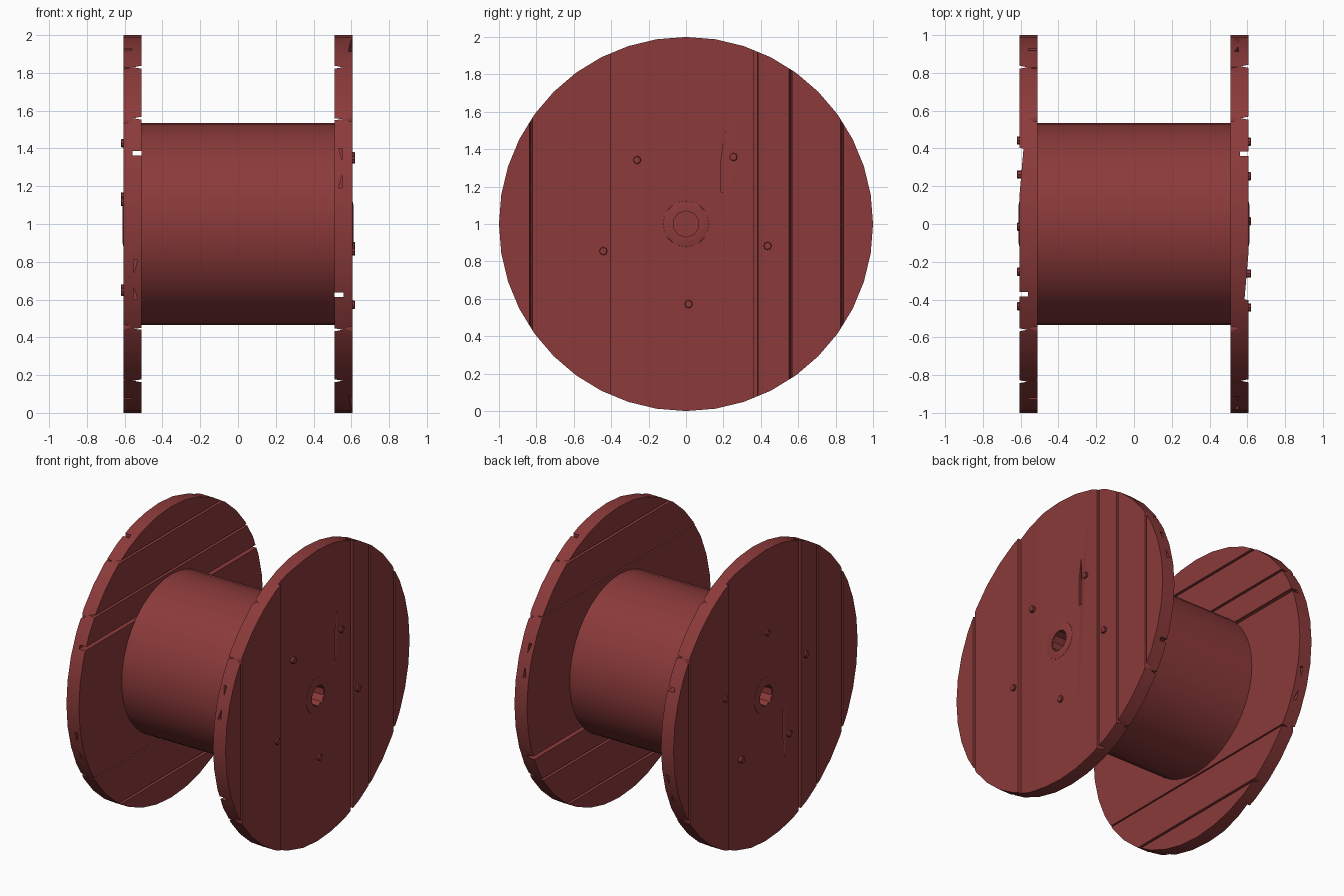
import bpy, bmesh, math
from mathutils import Vector

if "Cube" in bpy.data.objects:
    bpy.data.objects.remove(bpy.data.objects["Cube"])

paint = bpy.data.materials.new("red_brown_wood")
paint.diffuse_color = (0.26, 0.042, 0.042, 1)
paint.use_nodes = True
paint.node_tree.nodes["Principled BSDF"].inputs["Base Color"].default_value = paint.diffuse_color
SIDES = 40


def finish(bm, name, flip=1):
    """Place the mesh (flip=-1 turns it to the opposite end) and make an object."""
    for v in bm.verts:
        v.co = Vector((flip * v.co.x, flip * v.co.y, 1 + flip * v.co.z))
    bmesh.ops.remove_doubles(bm, verts=bm.verts, dist=1e-5)
    bmesh.ops.recalc_face_normals(bm, faces=bm.faces)
    mesh = bpy.data.meshes.new(name)
    bm.to_mesh(mesh)
    bm.free()
    mesh.materials.append(paint)
    ob = bpy.data.objects.new(name, mesh)
    bpy.context.collection.objects.link(ob)
    return ob


def smooth(ob):
    bpy.ops.object.select_all(action='DESELECT')
    ob.select_set(True)
    bpy.context.view_layer.objects.active = ob
    bpy.ops.object.shade_smooth_by_angle(angle=math.radians(30))


def hull(points, name, flip):
    bm = bmesh.new()
    for p in points:
        bm.verts.new(p)
    bmesh.ops.convex_hull(bm, input=bm.verts)
    return finish(bm, name, flip)


def lathe(profile, sides, name, flip=1, y=0, z=0):
    """Spin (x, radius) points around an axis parallel to x; radius 0 closes an end."""
    bm = bmesh.new()
    rings = []
    for x, r in profile:
        rings.append([bm.verts.new((x, y + r * math.sin(2 * math.pi * i / sides),
                                    z + r * math.cos(2 * math.pi * i / sides)))
                      for i in range(sides)])
    for a, b in zip(rings, rings[1:]):
        for i in range(sides):
            j = (i + 1) % sides
            bm.faces.new((a[i], a[j], b[j], b[i]))
    return finish(bm, name, flip)


def cut(ob, cutters):
    for c in cutters:
        c.hide_render = True
        mod = ob.modifiers.new("cut", 'BOOLEAN')
        mod.operation = 'DIFFERENCE'
        mod.solver = 'EXACT'
        mod.object = c
        bpy.context.view_layer.objects.active = ob
        bpy.ops.object.modifier_apply(modifier=mod.name)
        bpy.data.objects.remove(c)


def interp(pts, w):
    for (a, p), (b, q) in zip(pts, pts[1:]):
        if a <= w <= b:
            return p + (q - p) * (w - a) / (b - a)
    return pts[-1][1]


# Outline of the many-sided disc: half chord at each position across the planks
RIM = [(-math.cos(math.pi * k / (SIDES / 2)), math.sin(math.pi * k / (SIDES / 2)))
       for k in range(SIDES // 2 + 1)]


def plank_layer(name, surface, back, flip, across):
    """Disc of boards: surface lists (position across boards, x)."""
    ws = sorted({round(w, 5) for w, _ in surface} | {round(w, 5) for w, _ in RIM})
    bm = bmesh.new()
    rows = []
    for w in ws:
        h = max(0, interp(RIM, w))
        row = []
        for x, l in ((interp(surface, w), -h), (interp(surface, w), h), (back, h), (back, -h)):
            row.append(bm.verts.new((x, w, l) if across == 'y' else (x, l, -w)))
        rows.append(row)
    for a, b in zip(rows, rows[1:]):
        for i in range(4):
            j = (i + 1) % 4
            bm.faces.new((a[i], a[j], b[j], b[i]))
    bmesh.ops.remove_doubles(bm, verts=bm.verts, dist=1e-5)
    return finish(bm, name, flip)


def vee(w, top, bottom, half=0.008):
    return [(w - half, top), (w, bottom), (w + half, top)]


def slot(w, top, bottom, half=0.012):
    return [(w - half, top), (w - half + 0.0005, bottom),
            (w + half - 0.0005, bottom), (w + half, top)]


O, I, M = 0.605, 0.51, 0.56          # outer face, inner face, joint between layers
outer = ([(-1, O)] + vee(-0.83, O, 0.565) + [(-0.402, O), (-0.4, 0.585), (-0.165, O)]
         + slot(0.372, O, 0.561) + vee(0.56, O, 0.565) + vee(0.835, O, 0.565) + [(1, O)])
inner = ([(-1, I)] + vee(-0.83, I, 0.555) + vee(-0.555, I, 0.555, 0.005)
         + slot(0.375, I, 0.559) + vee(0.56, I, 0.555) + vee(0.83, I, 0.555) + [(1, I)])
bolts = [(-0.262, 0.342), (0.253, 0.358), (-0.442, -0.145), (0.436, -0.117), (0.014, -0.428)]

for flip, side in ((1, "right"), (-1, "left")):
    # Outer boards run upright, inner boards run front to back
    out = plank_layer(side + "_outer_boards", outer, M, flip, 'y')
    inn = plank_layer(side + "_inner_boards", inner, M, flip, 'z')

    # Axle hole and the split in the outer face
    def bore():
        return lathe([(0.4, 0), (0.4, 0.07), (0.7, 0.07), (0.7, 0)], 10, "bore_cutter", flip)
    split = hull([(0.63, 0.186, 0.17), (0.588, 0.186, 0.17), (0.63, 0.26, 0.17),
                  (0.63, 0.186, 0.33), (0.588, 0.186, 0.33), (0.63, 0.24, 0.33),
                  (0.63, 0.208, 0.5), (0.603, 0.208, 0.5), (0.63, 0.214, 0.5)],
                 "split_cutter", flip)
    cut(out, [bore(), split])

    # Small wedge cracks in the rim
    cracks = []
    for s in (-1, 1):
        for wide, tip in ((0.40, 0.34), (0.19, 0.26)):
            rim = math.sqrt(1 - wide * wide)
            cracks.append(hull([(x, s * y, z) for y in (rim - 0.03, rim + 0.08)
                                for x, z in ((0.532, wide), (0.554, wide), (0.55, tip))],
                               "crack_cutter", flip))
    cut(inn, [bore()] + cracks)
    smooth(out)
    smooth(inn)

    # Raised collar around the axle hole
    smooth(lathe([(0.6, 0.125), (0.606, 0.122), (0.611, 0.10), (0.611, 0.07), (0.6, 0.07)],
                 20, side + "_hub_collar", flip))

    # Bolt heads
    for n, (y, z) in enumerate(bolts):
        smooth(lathe([(0.58, 0), (0.58, 0.022), (0.617, 0.022), (0.62, 0.018), (0.62, 0)],
                     8, f"{side}_bolt_{n + 1}", flip, y, z))

# Drum between the flanges
smooth(lathe([(-0.512, 0), (-0.512, 0.535), (0.512, 0.535), (0.512, 0)], SIDES, "drum"))
